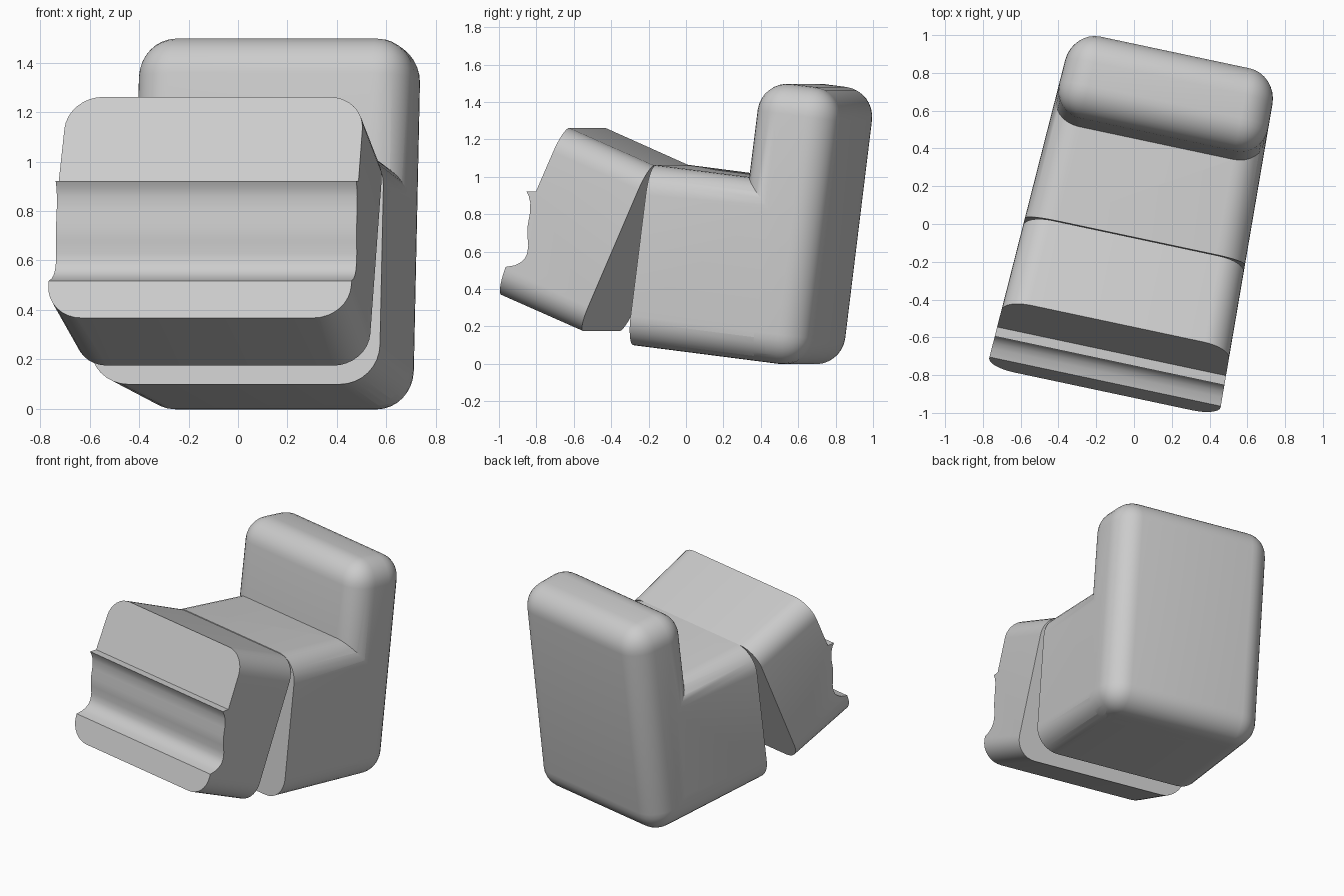
import bpy, bmesh
from math import radians, sin, cos, pi
from mathutils import Matrix, Vector

if "Cube" in bpy.data.objects:
    bpy.data.objects.remove(bpy.data.objects["Cube"])

YAW = Matrix.Rotation(radians(-12), 4, 'Z')
HALF = 0.592      # half width at v = 0
CENTRE = 0.024    # sideways offset


def to_object(name, bm):
    bmesh.ops.recalc_face_normals(bm, faces=bm.faces)
    me = bpy.data.meshes.new(name)
    bm.to_mesh(me)
    bm.free()
    ob = bpy.data.objects.new(name, me)
    bpy.context.collection.objects.link(ob)
    return ob


def prism(name, outline, sweep):
    """Extrude a closed outline of 3D points along a vector."""
    bm = bmesh.new()
    face = bm.faces.new([bm.verts.new(p) for p in outline])
    ext = bmesh.ops.extrude_face_region(bm, geom=[face])
    verts = [g for g in ext['geom'] if isinstance(g, bmesh.types.BMVert)]
    bmesh.ops.translate(bm, verts=verts, vec=Vector(sweep))
    return to_object(name, bm)


def rounded_section(y, z0, z1, r, n=8):
    """Rounded rectangle across the full width."""
    pts = []
    for k, (cx, cz) in enumerate([(HALF - r, z1 - r), (r - HALF, z1 - r),
                                  (r - HALF, z0 + r), (HALF - r, z0 + r)]):
        for i in range(n + 1):
            t = (k + i / n) * pi / 2
            pts.append((cx + r * cos(t), y, cz + r * sin(t)))
    return pts


def boolean(ob, other, op):
    mod = ob.modifiers.new(op, 'BOOLEAN')
    mod.operation, mod.object, mod.solver = op, other, 'EXACT'
    bpy.context.view_layer.objects.active = ob
    bpy.ops.object.modifier_apply(modifier=mod.name)
    bpy.data.objects.remove(other)


def finish(ob):
    """Taper towards the back, yaw, and smooth."""
    for v in ob.data.vertices:
        x, y, z = v.co
        v.co = YAW @ Vector((x * (HALF - 0.04 * y) / HALF + CENTRE, y, z))
    bpy.ops.object.select_all(action='DESELECT')
    ob.select_set(True)
    bpy.context.view_layer.objects.active = ob
    bpy.ops.object.shade_smooth_by_angle(angle=radians(30))


# Backrest: box rounded on every edge
R = 0.16
bm = bmesh.new()
bmesh.ops.create_cube(bm, size=1)
for v in bm.verts:
    v.co = (v.co.x * 2 * HALF, 0.5385 + v.co.y * 0.447, 0.8215 + v.co.z * 1.493)
bmesh.ops.bevel(bm, geom=bm.edges[:], offset=R, segments=8, profile=0.5,
                affect='EDGES')
body = to_object("seat_and_backrest", bm)

# Seat: rounded prism running forward from the backrest
seat = prism("seat", rounded_section(-0.201, 0.075, 1.046, R), (0, 0.74, 0))
boolean(body, seat, 'UNION')
body.data.transform(Matrix.Rotation(radians(-7.2), 4, 'X'))
finish(body)

# Front block: tilted rounded prism, hinged at the seat's top front edge
front = prism("front_block", rounded_section(-0.7, -0.965, 0, 0.14), (0, 0.7, 0))
front.data.transform(Matrix.Translation((0, -0.072, 1.06))
                     @ Matrix.Rotation(radians(-23.5), 4, 'X'))

# Side profile (depth, height) trims its face and cuts the channel
profile = [(-0.535, 1.26), (-0.684, 0.92), (-0.735, 0.922), (-0.722, 0.895),
           (-0.714, 0.86), (-0.717, 0.80), (-0.728, 0.74), (-0.729, 0.68),
           (-0.725, 0.63), (-0.731, 0.59), (-0.745, 0.56), (-0.77, 0.54),
           (-0.80, 0.526), (-0.848, 0.518), (-0.90, 0.37),
           (-0.99, 0.0), (0.4, -0.2), (0.4, 1.5), (-0.43, 1.5)]
trim = prism("trim", [(-1, y, z) for y, z in profile], (2, 0, 0))
boolean(front, trim, 'INTERSECT')
finish(front)
